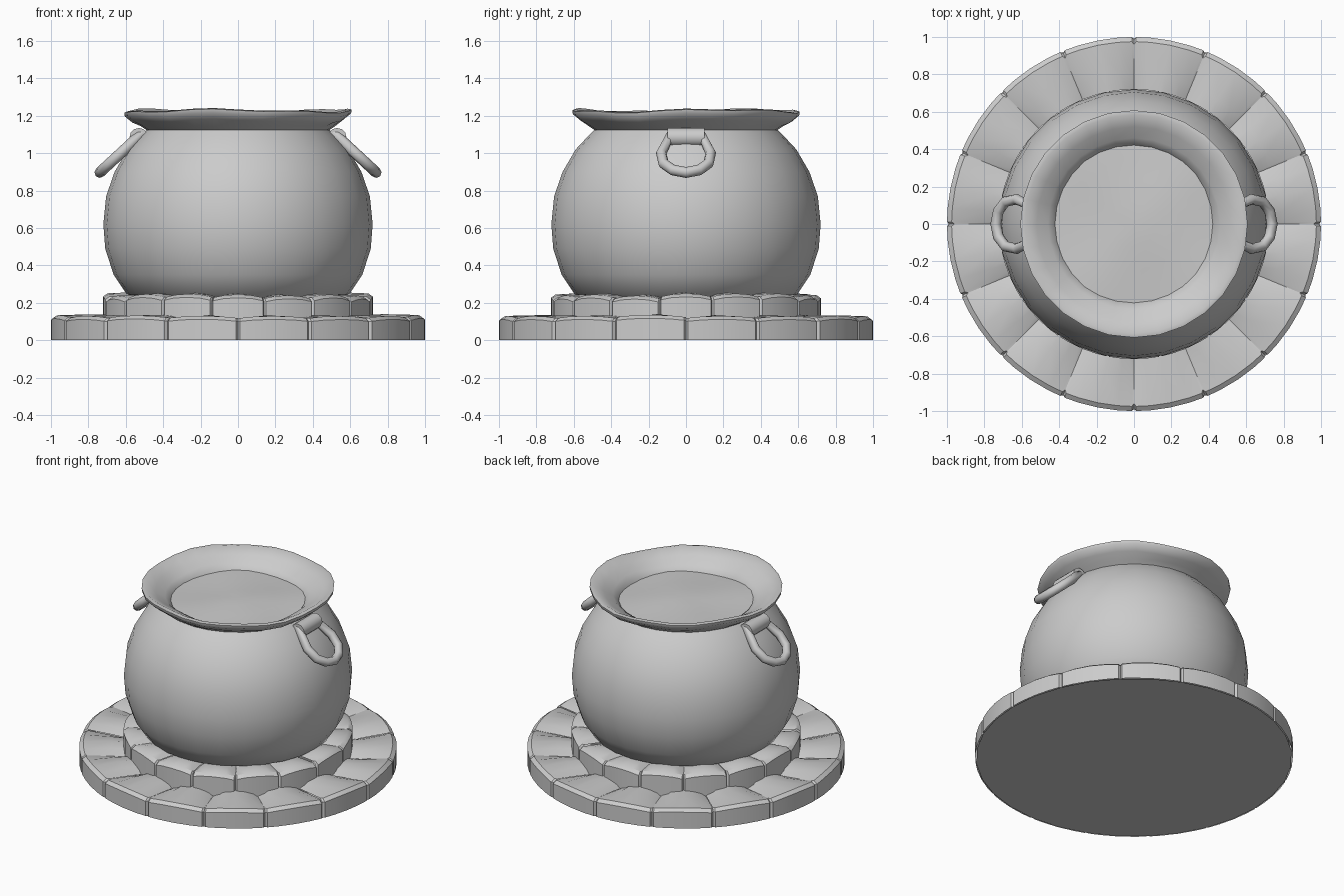
import bpy, bmesh, math, random
from mathutils import Vector

if "Cube" in bpy.data.objects:
    bpy.data.objects.remove(bpy.data.objects["Cube"])

random.seed(4)
TAU = 2 * math.pi


def finish(name, bm, angle=40):
    bmesh.ops.remove_doubles(bm, verts=bm.verts, dist=1e-5)
    bmesh.ops.recalc_face_normals(bm, faces=bm.faces)
    me = bpy.data.meshes.new(name)
    bm.to_mesh(me)
    bm.free()
    ob = bpy.data.objects.new(name, me)
    bpy.context.collection.objects.link(ob)
    bpy.ops.object.select_all(action='DESELECT')
    ob.select_set(True)
    bpy.context.view_layer.objects.active = ob
    bpy.ops.object.shade_smooth_by_angle(angle=math.radians(angle))
    return ob


def lathe(name, profile, segs, wobble, angle=40):
    """Spin an (r, z) profile; wobble(r, z, a) adds a height offset."""
    bm = bmesh.new()
    rings = []
    for r, z in profile:
        rings.append([bm.verts.new((r * math.cos(TAU * i / segs), r * math.sin(TAU * i / segs),
                                    z + wobble(r, z, TAU * i / segs))) for i in range(segs)])
    for a, b in zip(rings, rings[1:]):
        for i in range(segs):
            j = (i + 1) % segs
            bm.faces.new((a[i], a[j], b[j], b[i]))
    return finish(name, bm, angle)


def stone_ring(name, count, offset, r_in, r_out, z0, top, jitter, sag_in, sag_out):
    """Ring of pillow-topped stones with sunken joints between them."""
    bm = bmesh.new()
    half = TAU / count / 2
    steps = (-1, -0.94, -0.55, 0, 0.55, 0.94, 1)
    for k in range(count):
        mid = offset + k * 2 * half
        h = top + random.uniform(-jitter, jitter)
        rows = []
        for t in steps:
            a = mid + t * half
            e = abs(t) ** 2.2
            ro = r_out - (0.015 if abs(t) == 1 else 0)
            hi, ho = h - sag_in * e, h - sag_out * e
            prof = ((r_in, z0), (r_in, hi), ((r_in + ro) / 2, (hi + ho) / 2 + 0.004),
                    (ro - 0.025, ho), (ro, ho - 0.018), (ro, z0))
            rows.append([bm.verts.new((r * math.cos(a), r * math.sin(a), z)) for r, z in prof])
        for p, q in zip(rows, rows[1:]):
            for i in range(len(p) - 1):
                bm.faces.new((p[i], p[i + 1], q[i + 1], q[i]))
    return finish(name, bm, 35)


# Stone hearth: flat underside and two stepped rings with staggered joints
bm = bmesh.new()
bmesh.ops.create_circle(bm, cap_ends=True, segments=32, radius=0.995)
finish("hearth_underside", bm)
stone_ring("lower_stones", 16, TAU / 32, 0.60, 1.0, 0.0, 0.132, 0.004, 0.06, 0.012)
stone_ring("upper_stones", 16, 0, 0.48, 0.722, 0.05, 0.245, 0.008, 0.03, 0.018)


# Cauldron with flared, slightly uneven rim
def rim_wave(r, z, a):
    if z < 1.15:
        return 0
    return 0.007 * math.sin(3 * a + 0.6) + 0.005 * math.sin(7 * a + 2)


lathe("cauldron", [(0.0, 0.17), (0.45, 0.18), (0.595, 0.245), (0.665, 0.35), (0.71, 0.49),
                   (0.72, 0.62), (0.705, 0.77), (0.66, 0.90), (0.59, 1.02), (0.52, 1.095),
                   (0.49, 1.125), (0.52, 1.145), (0.565, 1.172), (0.605, 1.205), (0.608, 1.225),
                   (0.585, 1.23), (0.52, 1.195), (0.46, 1.16), (0.425, 1.13), (0.41, 1.08)],
      28, rim_wave, 60)

# Liquid with gentle ripples
lathe("liquid", [(0.43, 1.125), (0.34, 1.13), (0.25, 1.132), (0.12, 1.135), (0, 1.135)], 28,
      lambda r, z, a: 0.008 * math.sin(9 * r * math.cos(a) + 1) * math.cos(8 * r * math.sin(a)), 60)


# Ring handles hanging from lugs on both sides
path = [(-0.085, 1.095), (-0.132, 1.0), (-0.12, 0.945), (-0.07, 0.91), (0, 0.897),
        (0.07, 0.91), (0.12, 0.945), (0.132, 1.0), (0.085, 1.095)]
for side, word in ((-1, "left"), (1, "right")):
    bm = bmesh.new()
    pts = [Vector((side * (0.525 + 1.08 * (1.095 - z)), y, z)) for y, z in path]
    normal = Vector((side, 0, 1.08)).normalized()
    loops = []
    for i, p in enumerate(pts):
        tangent = (pts[(i + 1) % len(pts)] - pts[i - 1]).normalized()
        out = tangent.cross(normal).normalized()
        loops.append([bm.verts.new(p + 0.029 * (out * math.cos(TAU * k / 8) + normal * math.sin(TAU * k / 8)))
                      for k in range(8)])
    for i in range(len(loops)):
        a, b = loops[i - 1], loops[i]
        for k in range(8):
            bm.faces.new((a[k], a[(k + 1) % 8], b[(k + 1) % 8], b[k]))
    finish(word + "_handle_ring", bm, 60)

    bm = bmesh.new()
    bmesh.ops.create_cone(bm, cap_ends=True, segments=12, radius1=0.05, radius2=0.05, depth=0.2)
    for v in bm.verts:
        x, y, z = v.co
        v.co = (side * (0.53 + x), z, 1.085 + y)
    finish(word + "_handle_lug", bm, 40)
